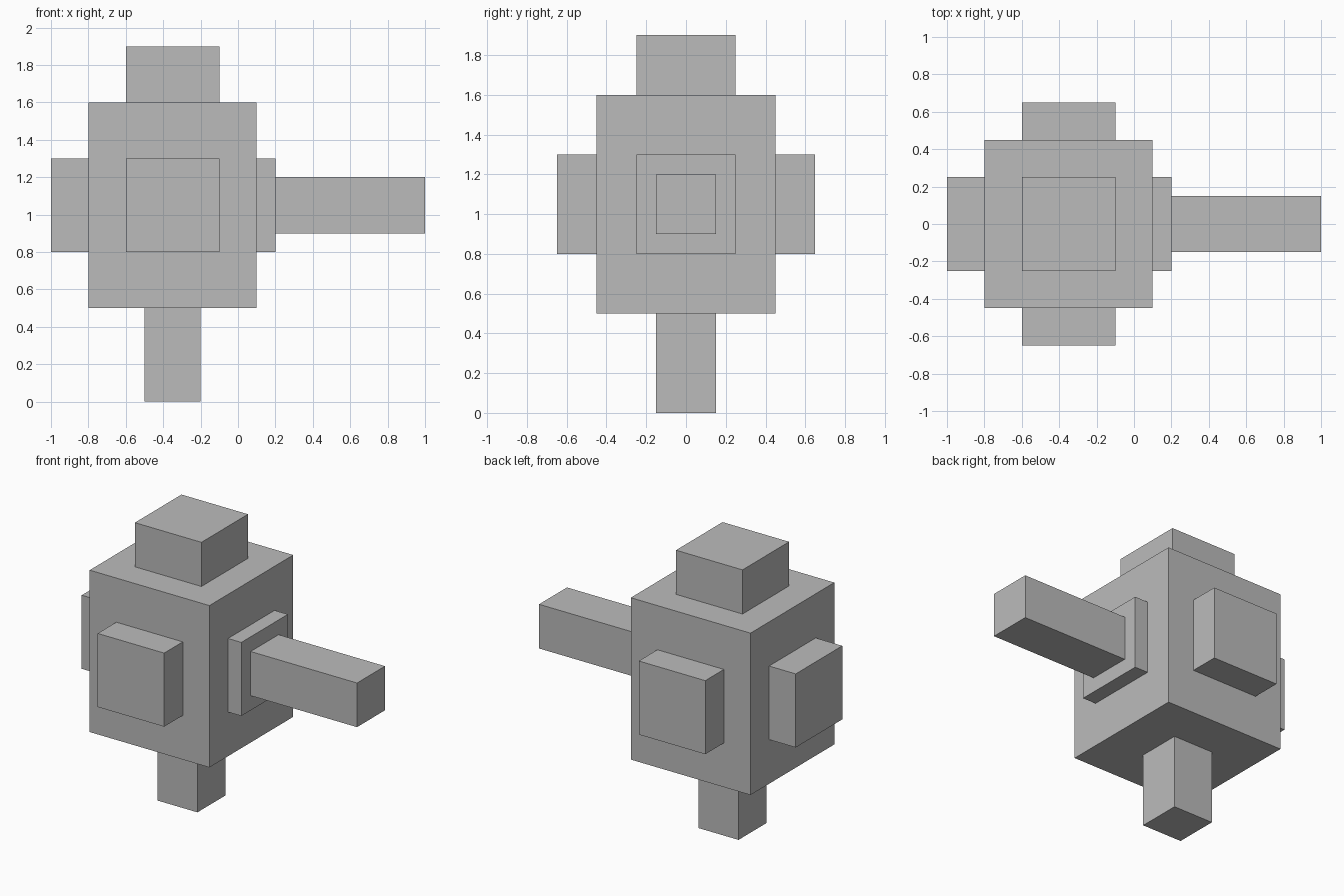
import bpy
import bmesh
from mathutils import Vector

default_cube = bpy.data.objects.get("Cube")
if default_cube:
    bpy.data.objects.remove(default_cube, do_unlink=True)

# Single plain grey material
GREY = (0.5, 0.5, 0.5, 1.0)
grey = bpy.data.materials.new("plain grey")
grey.use_nodes = True
grey.diffuse_color = GREY
for node in grey.node_tree.nodes:
    if node.type == 'BSDF_PRINCIPLED':
        node.inputs["Base Color"].default_value = GREY


def box(name, low, high):
    """Axis-aligned block between two opposite corners."""
    low, high = Vector(low), Vector(high)
    bm = bmesh.new()
    bmesh.ops.create_cube(bm, size=1)
    bmesh.ops.scale(bm, vec=high - low, verts=bm.verts)
    mesh = bpy.data.meshes.new(name)
    bm.to_mesh(mesh)
    bm.free()
    mesh.materials.append(grey)
    obj = bpy.data.objects.new(name, mesh)
    obj.location = (low + high) / 2
    bpy.context.collection.objects.link(obj)
    return obj


# Central body
box("body", (-0.8, -0.45, 0.5), (0.1, 0.45, 1.6))

# Blocks on the top and the underside
box("top_block", (-0.6, -0.25, 1.6), (-0.1, 0.25, 1.9))
box("bottom_post", (-0.5, -0.15, 0), (-0.2, 0.15, 0.5))

# Matching front and back blocks
for name, y0, y1 in (("front_block", -0.65, -0.45), ("back_block", 0.45, 0.65)):
    box(name, (-0.6, y0, 0.8), (-0.1, y1, 1.3))

# Side block, and the opposite plate carrying the long arm
box("right_block", (-1, -0.25, 0.8), (-0.8, 0.25, 1.3))
box("left_plate", (0.1, -0.25, 0.8), (0.2, 0.25, 1.3))
box("left_arm", (0.2, -0.15, 0.9), (1, 0.15, 1.2))
